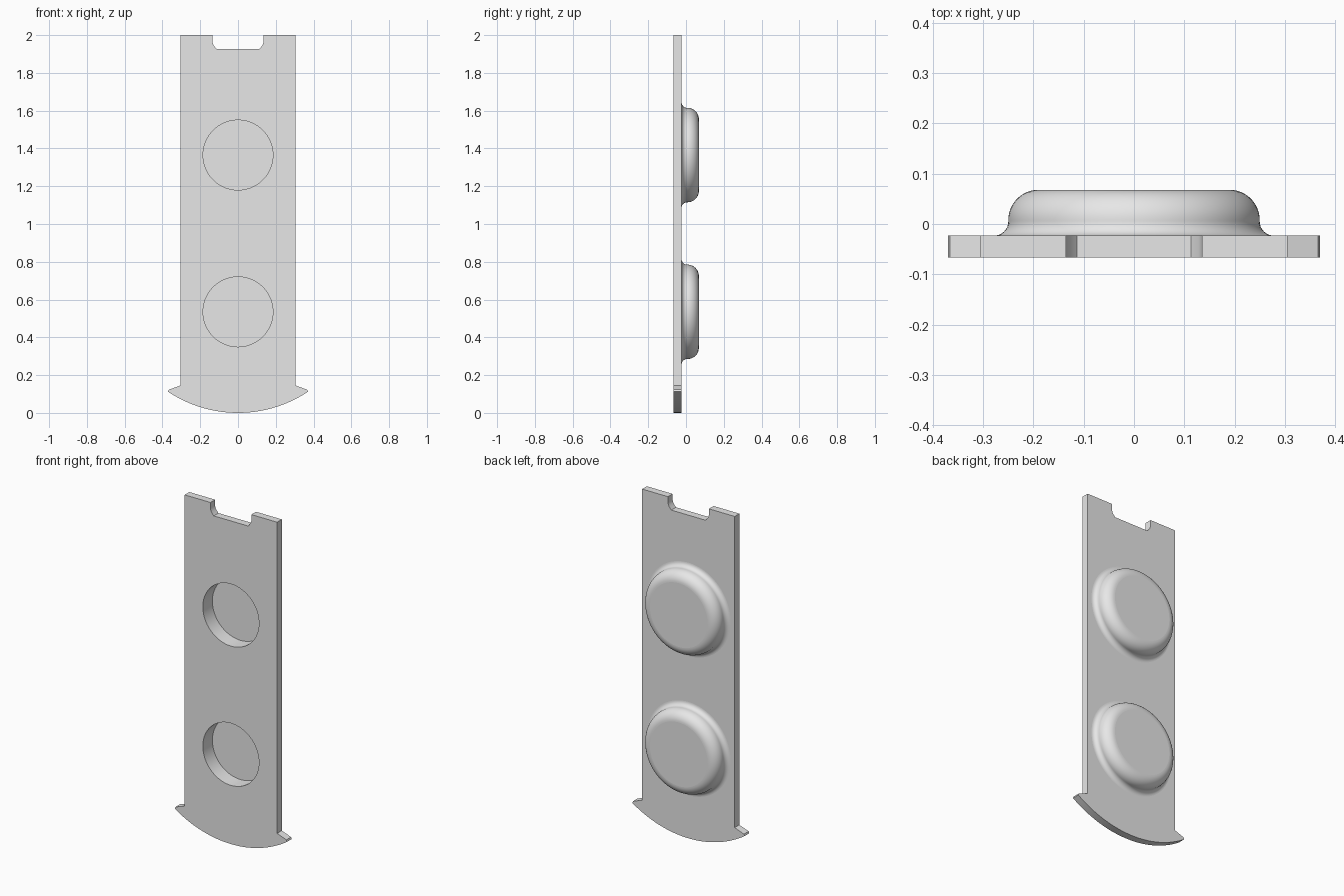
import bpy, bmesh
from math import sin, cos, pi, asin, radians
from mathutils import Vector

default = bpy.data.objects.get("Cube")
if default:
    bpy.data.objects.remove(default, do_unlink=True)

FRONT, BACK, TOP = -0.067, -0.023, 0.068   # depth of plate faces and pod top
FLOOR = 0.023                              # depth of the recess floor
HOLE, WALL, FOOT = 0.185, 0.25, 0.278      # recess, pod wall and pod foot radii
CENTRES = (0.535, 1.365)
SEG = 96

grey = bpy.data.materials.new("light grey")
grey.use_nodes = True
grey.diffuse_color = (0.8, 0.8, 0.8, 1)
grey.node_tree.nodes["Principled BSDF"].inputs["Base Color"].default_value = (0.8, 0.8, 0.8, 1)


def arc(cx, cy, r, a0, a1, n):
    """Points on an arc, angles in degrees."""
    angles = [radians(a0 + (a1 - a0) * i / n) for i in range(n + 1)]
    return [(cx + r * cos(a), cy + r * sin(a)) for a in angles]


def ring(bm, radius, y, cz):
    return [bm.verts.new((radius * cos(2 * pi * i / SEG), y, cz + radius * sin(2 * pi * i / SEG)))
            for i in range(SEG)]


def bridge(bm, a, b):
    n = len(a)
    for i in range(n):
        bm.faces.new((a[i], a[(i + 1) % n], b[(i + 1) % n], b[i]))


def fill(bm, loops):
    """Flat face bounded by an outline with holes."""
    edges = []
    for loop in loops:
        for i, v in enumerate(loop):
            w = loop[(i + 1) % len(loop)]
            edges.append(bm.edges.get((v, w)) or bm.edges.new((v, w)))
    bmesh.ops.triangle_fill(bm, edges=edges, use_beauty=True, normal=Vector((0, -1, 0)))


# Plate outline: right half from bottom centre to notch, then mirrored
R = 0.667
sweep = asin(0.37 / R) * 180 / pi
half = arc(0, R, R, -90, -90 + sweep, 20)
half += [(0.366, 0.123), (0.305, 0.145), (0.305, 2), (0.135, 2),
         (0.135, 1.962), (0.129, 1.945), (0.113, 1.926)]
outline = half + [(-x, z) for x, z in reversed(half[1:])]

# Pod profile (radius, depth): foot fillet, wall, rounded rim
foot = FOOT - WALL
rim = 0.06
profile = arc(FOOT, BACK + foot, foot, 270, 180, 8) + arc(WALL - rim, TOP - rim, rim, 0, 90, 12)

bm = bmesh.new()
front = [bm.verts.new((x, FRONT, z)) for x, z in outline]
back = [bm.verts.new((x, BACK, z)) for x, z in outline]
bridge(bm, front, back)
front_loops, back_loops = [front], [back]

for cz in CENTRES:
    # Domed pod on the back
    rings = [ring(bm, r, y, cz) for r, y in profile]
    for a, b in zip(rings, rings[1:]):
        bridge(bm, a, b)
    bm.faces.new(rings[-1])
    back_loops.append(rings[0])
    # Round recess in the front
    mouth, floor = ring(bm, HOLE, FRONT, cz), ring(bm, HOLE, FLOOR, cz)
    bridge(bm, mouth, floor)
    bm.faces.new(floor)
    front_loops.append(mouth)

fill(bm, front_loops)
fill(bm, back_loops)
bmesh.ops.recalc_face_normals(bm, faces=bm.faces)

mesh = bpy.data.meshes.new("plate_with_pods")
bm.to_mesh(mesh)
bm.free()
mesh.materials.append(grey)
plate = bpy.data.objects.new("plate_with_pods", mesh)
bpy.context.collection.objects.link(plate)

# Smooth curved faces, keep the broad faces flat
bpy.ops.object.select_all(action='DESELECT')
plate.select_set(True)
bpy.context.view_layer.objects.active = plate
bpy.ops.object.shade_smooth_by_angle(angle=radians(25))
for face in mesh.polygons:
    if abs(face.normal.y) > 0.999:
        face.use_smooth = False
